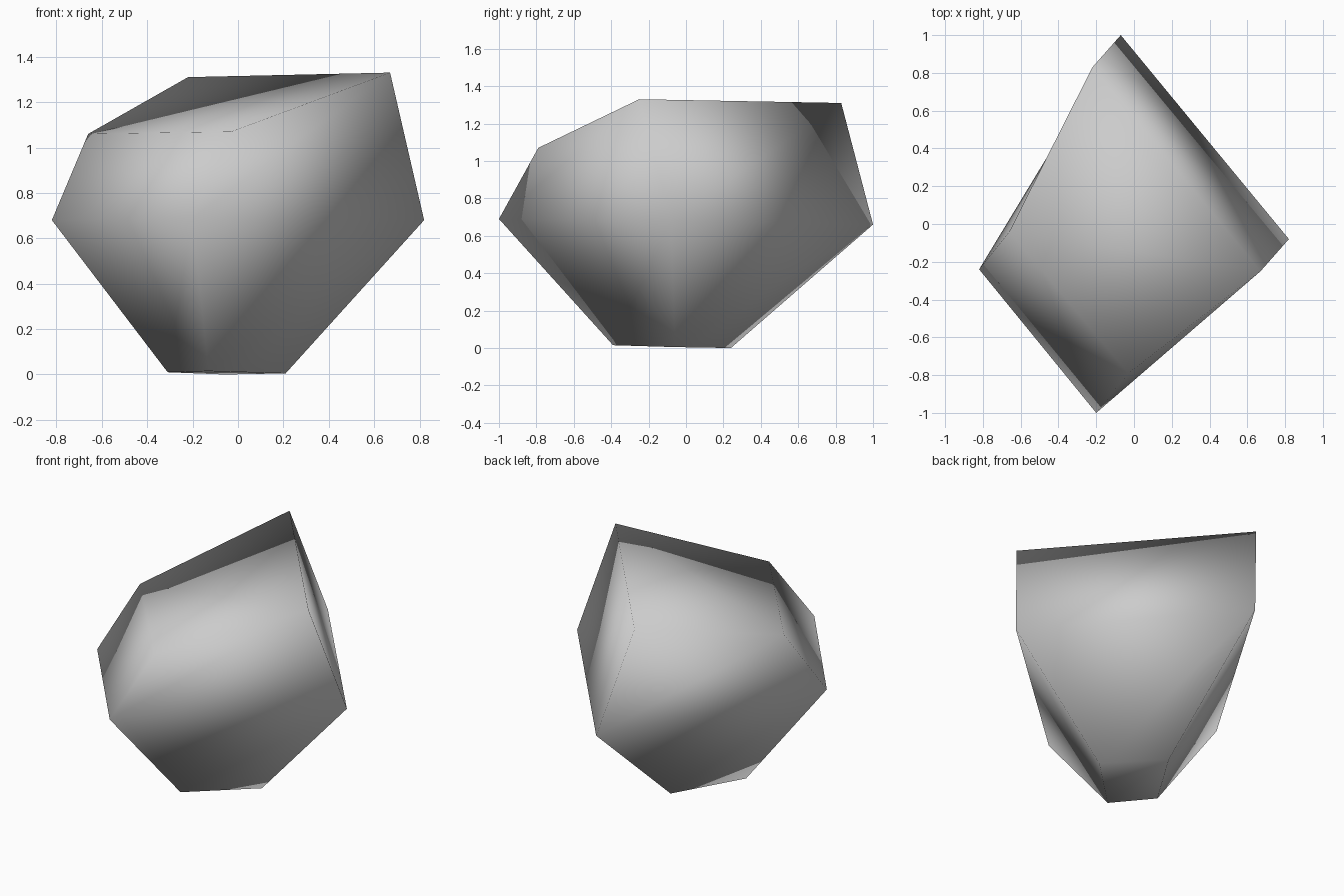
import bpy, bmesh

if "Cube" in bpy.data.objects:
    bpy.data.objects.remove(bpy.data.objects["Cube"])

# Rings of four corners each (right, back, left, front), bottom to top
RINGS = [
    [(0.21, -0.06, 0.005), (-0.06, 0.24, 0.0), (-0.31, -0.16, 0.01), (-0.13, -0.39, 0.015)],
    [(0.82, -0.08, 0.68), (-0.07, 1.0, 0.66), (-0.82, -0.24, 0.68), (-0.20, -1.0, 0.69)],
    [(0.67, -0.25, 1.33), (-0.22, 0.83, 1.31), (-0.66, -0.04, 1.06), (-0.03, -0.79, 1.07)],
]

# Stone: stacked rings bridged with quads and capped at both ends
bm = bmesh.new()
rings = [[bm.verts.new(p) for p in ring] for ring in RINGS]
for low, high in zip(rings, rings[1:]):
    for i in range(4):
        j = (i + 1) % 4
        bm.faces.new((low[i], low[j], high[j], high[i]))
bm.faces.new(rings[0][::-1])
bm.faces.new(rings[-1])
bmesh.ops.recalc_face_normals(bm, faces=bm.faces)

# The whole stone is smooth shaded, without sharp edges
for face in bm.faces:
    face.smooth = True

mesh = bpy.data.meshes.new("stone")
bm.to_mesh(mesh)
bm.free()
stone = bpy.data.objects.new("stone", mesh)
bpy.context.collection.objects.link(stone)

# Grey stone colour
grey = bpy.data.materials.new("stone_grey")
grey.diffuse_color = (0.6, 0.6, 0.6, 1.0)
grey.use_nodes = True
grey.node_tree.nodes["Principled BSDF"].inputs["Base Color"].default_value = grey.diffuse_color
mesh.materials.append(grey)
